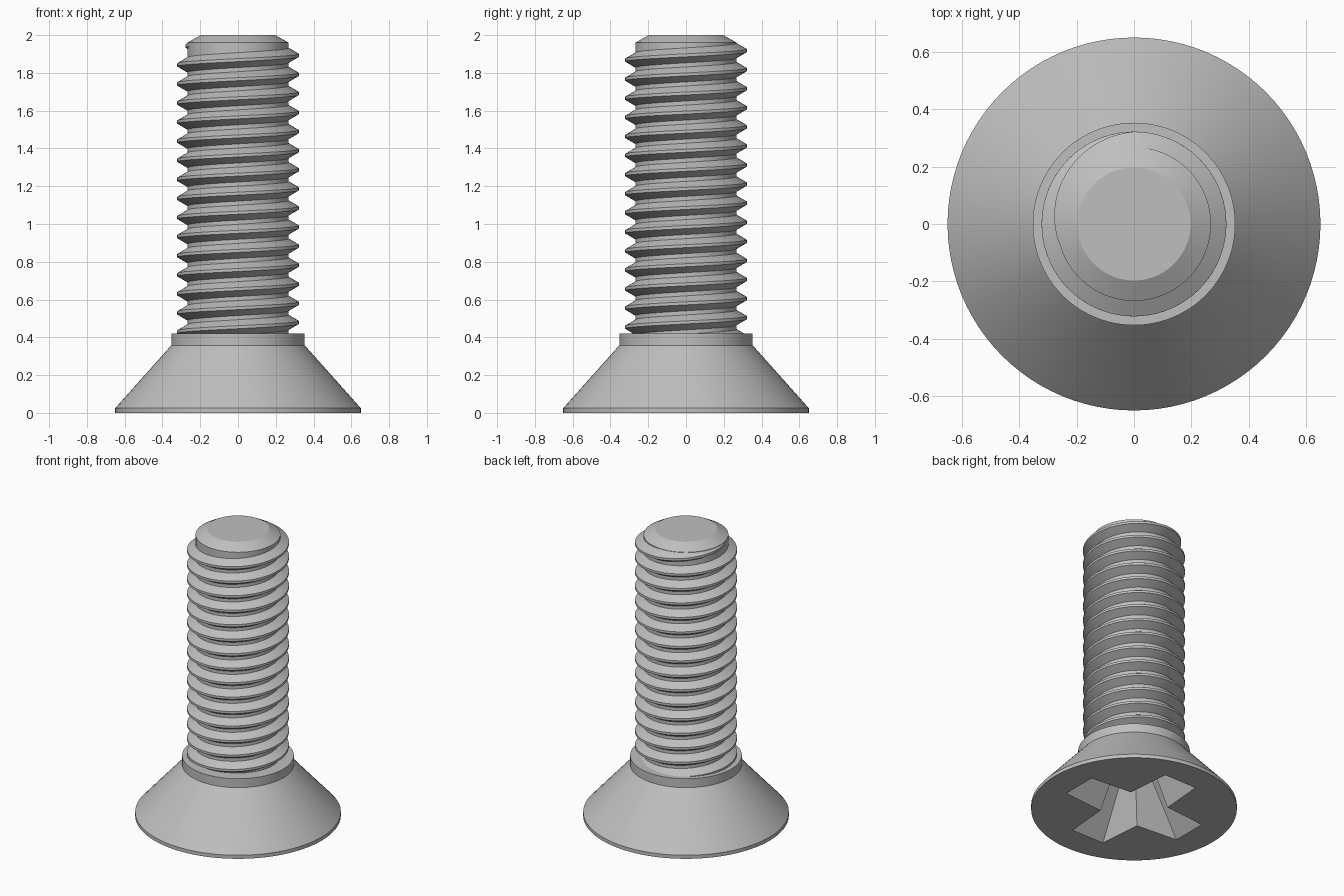
import bpy, bmesh, math

cube = bpy.data.objects.get("Cube")
if cube:
    bpy.data.objects.remove(cube)

SEGMENTS = 96
PITCH = 0.101
CORE, CREST = 0.268, 0.322

steel = bpy.data.materials.new("grey steel")
steel.use_nodes = True
colour = (0.52, 0.52, 0.52, 1)
steel.diffuse_color = colour
steel.node_tree.nodes["Principled BSDF"].inputs["Base Color"].default_value = colour


def loft(name, rings, smooth=True):
    """Closed solid from equal-length rings of points."""
    bm = bmesh.new()
    loops = [[bm.verts.new(p) for p in ring] for ring in rings]
    count = len(loops[0])
    for a, b in zip(loops, loops[1:]):
        for i in range(count):
            j = (i + 1) % count
            bm.faces.new((a[i], a[j], b[j], b[i]))
    bm.faces.new(loops[0][::-1])
    bm.faces.new(loops[-1])
    bmesh.ops.recalc_face_normals(bm, faces=bm.faces)
    mesh = bpy.data.meshes.new(name)
    bm.to_mesh(mesh)
    bm.free()
    obj = bpy.data.objects.new(name, mesh)
    bpy.context.collection.objects.link(obj)
    mesh.materials.append(steel)
    bpy.ops.object.select_all(action='DESELECT')
    obj.select_set(True)
    bpy.context.view_layer.objects.active = obj
    if smooth:
        bpy.ops.object.shade_smooth_by_angle(angle=math.radians(20))
    return obj


def circle(radius, z):
    steps = [math.tau * i / SEGMENTS for i in range(SEGMENTS)]
    return [(radius * math.cos(t), radius * math.sin(t), z) for t in steps]


def cross(reach, tip, root, z):
    """Four-armed outline: arm length, half width at the tip and at the root."""
    arm = [(reach, -tip), (reach, tip), (root, root)]
    ring = []
    for k in range(4):
        c, s = round(math.cos(k * math.pi / 2)), round(math.sin(k * math.pi / 2))
        ring += [(x * c - y * s, x * s + y * c, z) for x, y in arm]
    return ring


# Shank with chamfered end
loft("shank", [circle(CORE, 0.40), circle(CORE, 1.96), circle(0.197, 2.0)])

# Helical thread, fading out over the last third of a turn
start, end, fade = -15.2 * math.tau, math.radians(205), math.radians(115)
steps = int((end - start) / math.tau * 72)
sections = []
for i in range(steps + 1):
    t = start + (end - start) * i / steps
    z = 1.893 + PITCH * t / math.tau
    k = min(1, (end - t) / fade)
    top = CORE - 0.004 + (CREST - CORE + 0.004) * k
    half_top = 0.008
    half_root = half_top + 0.034 * max(k, 0.1)
    section = [(CORE - 0.004, -half_root), (top, -half_top),
               (top, half_top), (CORE - 0.004, half_root)]
    sections.append([(r * math.cos(t), r * math.sin(t), z + h) for r, h in section])
loft("thread", sections)

# Countersunk head with neck collar
head = loft("head", [circle(0.65, 0), circle(0.65, 0.025),
                     circle(0.353, 0.358), circle(0.353, 0.42)])

# Tapering cross recess cut into the head
cutter = loft("recess_cutter", [cross(0.475, 0.13, 0.155, -0.02),
                                cross(0.455, 0.125, 0.15, 0),
                                cross(0.14, 0.035, 0.07, 0.36)], smooth=False)
cutter.hide_render = True
cut = head.modifiers.new("recess", 'BOOLEAN')
cut.operation = 'DIFFERENCE'
cut.solver = 'EXACT'
cut.object = cutter
bpy.context.view_layer.objects.active = head
bpy.ops.object.modifier_apply(modifier=cut.name)
bpy.data.objects.remove(cutter)
